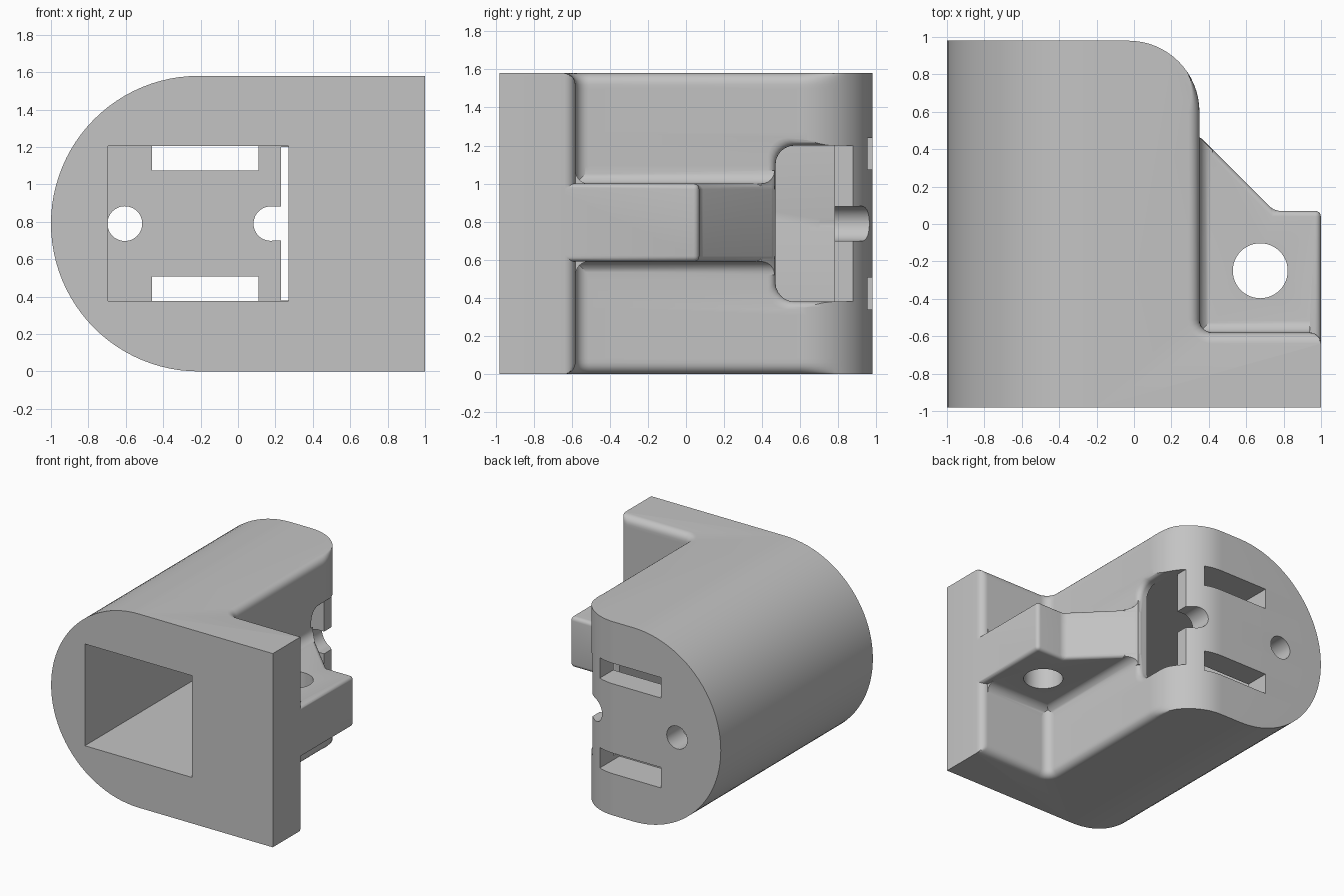
import bpy
import bmesh
from math import sin, cos, pi, sqrt

if "Cube" in bpy.data.objects:
    bpy.data.objects.remove(bpy.data.objects["Cube"])

grey = bpy.data.materials.new("plain grey")
grey.use_nodes = True
COLOR = (0.55, 0.55, 0.55, 1)
grey.diffuse_color = COLOR
grey.node_tree.nodes["Principled BSDF"].inputs["Base Color"].default_value = COLOR

HEIGHT, MID, BACK, FLANGE, WALL = 1.58, 0.79, 0.98, -0.58, 0.35
EDGE, FILLET = 0.06, 0.07
TAB_LOW, TAB_HIGH = 0.59, 1.0


def loft(name, rings):
    """Skin equal-length rings of points and cap both ends."""
    bm = bmesh.new()
    rows = [[bm.verts.new(p) for p in ring] for ring in rings]
    n = len(rows[0])
    for a, b in zip(rows, rows[1:]):
        for i in range(n):
            j = (i + 1) % n
            bm.faces.new((a[i], a[j], b[j], b[i]))
    bm.faces.new(rows[0][::-1])
    bm.faces.new(rows[-1])
    bmesh.ops.recalc_face_normals(bm, faces=bm.faces)
    mesh = bpy.data.meshes.new(name)
    bm.to_mesh(mesh)
    bm.free()
    mesh.materials.append(grey)
    ob = bpy.data.objects.new(name, mesh)
    bpy.context.collection.objects.link(ob)
    return ob


def box(name, x0, x1, y0, y1, z0, z1):
    return loft(name, [[(x0, y0, z), (x1, y0, z), (x1, y1, z), (x0, y1, z)] for z in (z0, z1)])


def rod(name, center, r, start, end, axis):
    def point(u, v, w):
        return (u, w, v) if axis == "y" else (u, v, w)
    turn = [2 * pi * i / 48 for i in range(48)]
    return loft(name, [[point(center[0] + r * cos(t), center[1] + r * sin(t), w) for t in turn]
                       for w in (start, end)])


def apply(ob, mod):
    bpy.context.view_layer.objects.active = ob
    bpy.ops.object.modifier_apply(modifier=mod.name)


def combine(target, other, operation):
    mod = target.modifiers.new("combine", "BOOLEAN")
    mod.operation, mod.object, mod.solver = operation, other, "EXACT"
    apply(target, mod)
    bpy.data.objects.remove(other)


def quarter(n):
    return [pi / 2 * i / n for i in range(n + 1)]


# Body and flange: plan outline stacked in height, round on the left
def body_ring(t):
    z = MID - MID * cos(t)
    left = -0.21 - MID * sin(t)
    near = max(0, EDGE - min(z, HEIGHT - z))
    d = EDGE - sqrt(max(0, EDGE ** 2 - near ** 2))
    ring = [(left, -BACK), (1, -BACK)]
    for a in quarter(6):
        ring.append((1 - EDGE + EDGE * cos(a), min(FLANGE - EDGE + EDGE * sin(a), FLANGE - d)))
    r = FILLET + d
    for a in reversed(quarter(6)):
        ring.append((WALL + FILLET - r * cos(a), FLANGE + FILLET - r * sin(a)))
    for a in quarter(16):
        fade = max(0, 1 - sin(a) / 0.53)
        ring.append((WALL - 0.38 + 0.38 * cos(a) - d * fade, BACK - 0.38 + 0.38 * sin(a)))
    ring.append((left, BACK))
    return [(x, y, z) for x, y in ring]


body = loft("bracket_body", [body_ring(pi * i / 48) for i in range(49)])

# Square cavity open at the front
combine(body, box("cavity", -0.695, 0.27, -1.2, 0.78, 0.375, 1.205), "DIFFERENCE")


# Side window with rounded front corners and a softened rim
def window_ring(x, e):
    y, r = 0.47 - e, 0.1
    low, high = 0.38 - e, 1.2 + e
    ring = [(1.2, low)]
    ring += [(y + r - r * sin(a), low + r - r * cos(a)) for a in quarter(6)]
    ring += [(y + r - r * cos(a), high - r + r * sin(a)) for a in quarter(6)]
    ring.append((1.2, high))
    return [(x, u, v) for u, v in ring]


rim = 0.04
rings = [window_ring(0.23, 0)]
rings += [window_ring(WALL - rim + rim * sin(a), rim - rim * cos(a)) for a in quarter(5)]
rings.append(window_ring(0.5, rim))
combine(body, loft("window", rings), "DIFFERENCE")

# Slots, round hole and open notch through the back wall
for low in (0.34, 1.073):
    combine(body, box("slot", -0.46, 0.11, 0.7, 1.2, low, low + 0.167), "DIFFERENCE")
combine(body, rod("pin_hole", (-0.605, MID), 0.093, 0.7, 1.2, "y"), "DIFFERENCE")
combine(body, rod("notch_end", (0.175, MID), 0.092, 0.7, 1.2, "y"), "DIFFERENCE")
combine(body, box("notch", 0.175, 0.6, 0.7, 1.2, 0.7, 0.881), "DIFFERENCE")

# Tab with rounded edges
plan = [(0.29, -0.72), (0.999, -0.72), (0.999, 0.07), (0.75, 0.07), (WALL, 0.47), (0.29, 0.47)]
tab = loft("tab", [[(x, y, z) for x, y in plan] for z in (TAB_LOW, TAB_HIGH)])
bevel = tab.modifiers.new("round", "BEVEL")
bevel.width, bevel.segments, bevel.limit_method = 0.05, 5, "ANGLE"
apply(tab, bevel)
combine(body, tab, "UNION")

# Hollow fillets where the tab meets the wall and the flange
wall_rings, flange_rings = [], []
steps = [(-0.04, FILLET)] + [(FILLET - FILLET * cos(a), FILLET - FILLET * sin(a)) for a in quarter(6)]
for out, grow in steps:
    low, high = TAB_LOW - grow + 0.001, TAB_HIGH + grow - 0.001
    x, y, tip = WALL + out, FLANGE + out, 0.465 - max(out, 0)
    wall_rings.append([(x, -0.66, low), (x, tip, low), (x, tip, high), (x, -0.66, high)])
    flange_rings.append([(0.32, y, low), (0.94, y, low), (0.94, y, high), (0.32, y, high)])
combine(body, loft("wall_fillet", wall_rings), "UNION")
combine(body, loft("flange_fillet", flange_rings), "UNION")

# Bolt hole through the tab
combine(body, rod("bolt_hole", (0.675, -0.25), 0.147, 0.4, 1.2, "z"), "DIFFERENCE")

bpy.ops.object.select_all(action="DESELECT")
body.select_set(True)
bpy.context.view_layer.objects.active = body
bpy.ops.object.shade_smooth_by_angle(angle=pi / 6)
